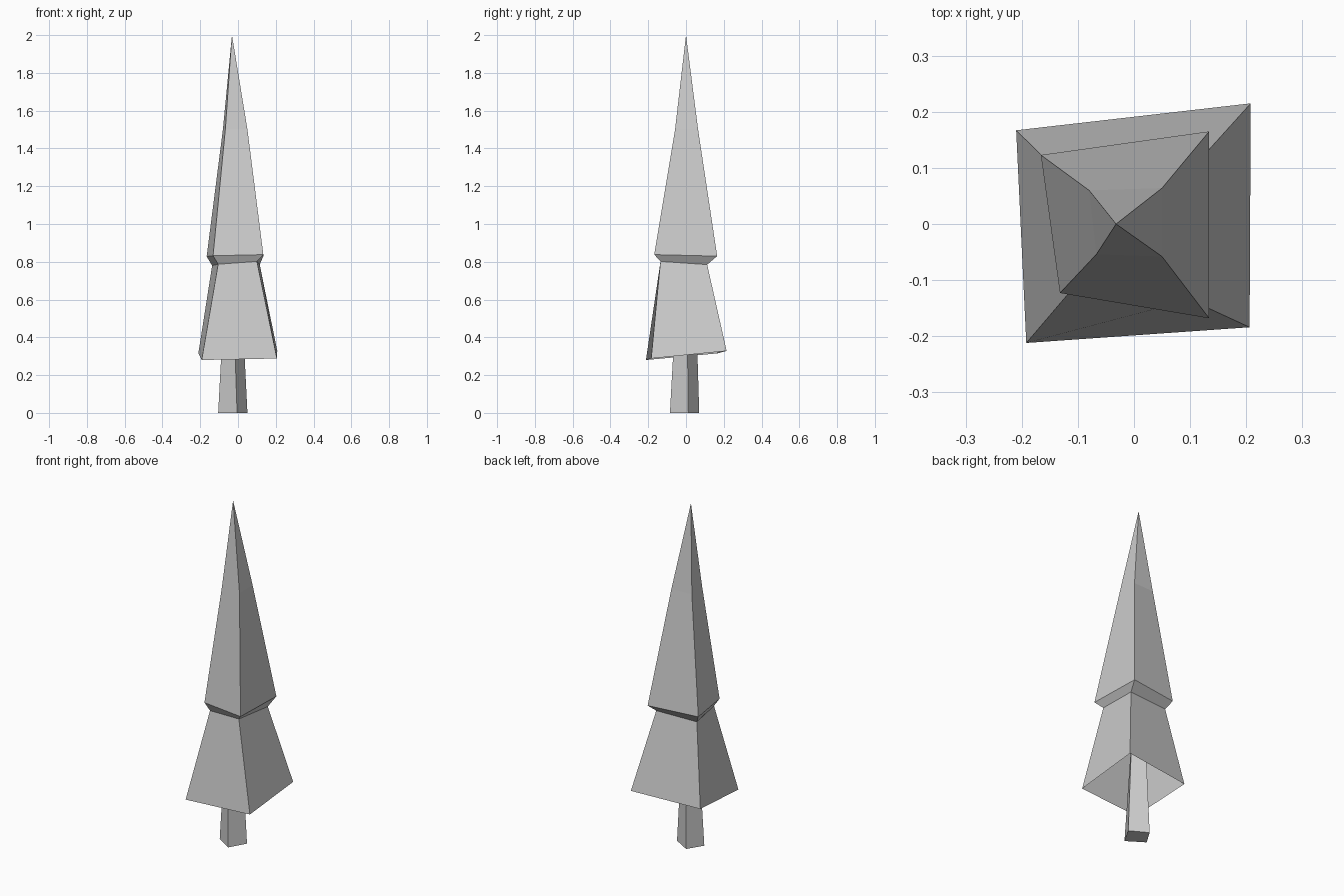
import bpy
import bmesh

cube = bpy.data.objects.get("Cube")
if cube:
    bpy.data.objects.remove(cube, do_unlink=True)

grey = bpy.data.materials.new("plain_grey")
grey.use_nodes = True
colour = (0.6, 0.6, 0.6, 1)
grey.diffuse_color = colour
grey.node_tree.nodes["Principled BSDF"].inputs["Base Color"].default_value = colour


def loft(name, rings, tip=None, cap_start=False, cap_end=False):
    """Join four-sided rings, listed upwards, with flat faces."""
    bm = bmesh.new()
    loops = [[bm.verts.new(p) for p in ring] for ring in rings]
    for low, high in zip(loops, loops[1:]):
        for i in range(4):
            j = (i + 1) % 4
            bm.faces.new((low[i], low[j], high[j], high[i]))
    if tip:
        top = bm.verts.new(tip)
        for i in range(4):
            bm.faces.new((loops[-1][i], loops[-1][(i + 1) % 4], top))
    if cap_start:
        bm.faces.new(loops[0][::-1])
    if cap_end:
        bm.faces.new(loops[-1])
    mesh = bpy.data.meshes.new(name)
    bm.to_mesh(mesh)
    bm.free()
    mesh.materials.append(grey)
    obj = bpy.data.objects.new(name, mesh)
    bpy.context.collection.objects.link(obj)
    return obj


# Foliage rings: front left of picture, then counter-clockwise from above
skirt_hem = [(-.192, -.212, .28), (.206, -.184, .288), (.208, .215, .328), (-.21, .167, .315)]
neck = [(-.105, -.11, .787), (.1, -.135, .802), (.115, .112, .785), (-.137, .095, .78)]
crown_hem = [(-.132, -.123, .832), (.134, -.168, .838), (.134, .165, .83), (-.166, .123, .828)]
crown_waist = [(-.067, -.054, 1.5), (.05, -.058, 1.5), (.05, .064, 1.5), (-.08, .06, 1.5)]

# Hollow foliage shell, open underneath
loft("foliage", [skirt_hem, neck, crown_hem, crown_waist], tip=(-.032, 0, 2))

# Tapered, turned trunk reaching up inside the foliage
trunk_foot = [(-.005, -.085, 0), (.05, .012, 0), (-.05, .07, 0), (-.105, -.02, 0)]
trunk_head = [(-.025, -.052, .6), (.02, .005, .6), (-.035, .052, .6), (-.073, -.01, .6)]
loft("trunk", [trunk_foot, trunk_head], cap_start=True, cap_end=True)
